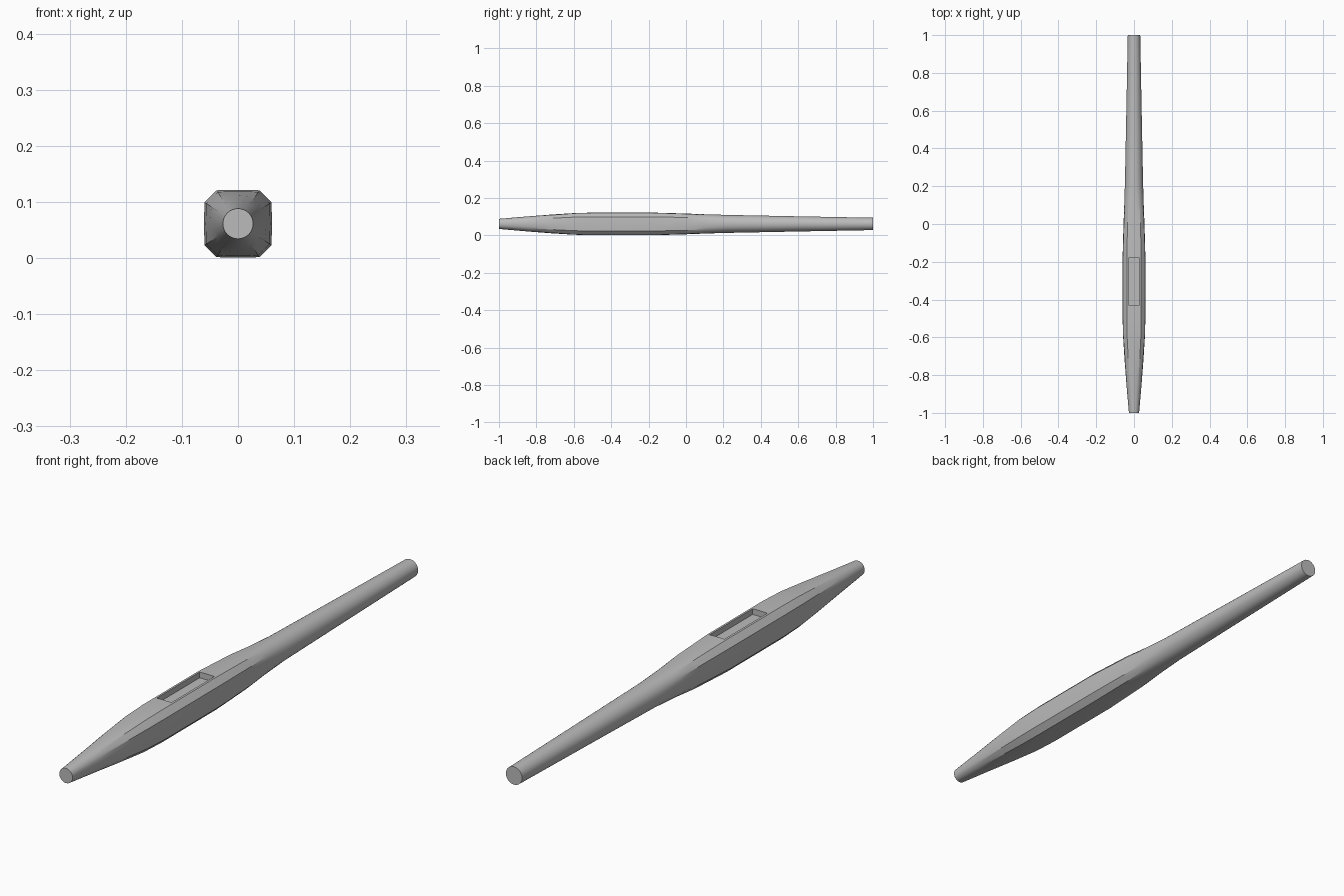
import bpy, bmesh, math

cube = bpy.data.objects.get("Cube")
if cube:
    bpy.data.objects.remove(cube)

mat = bpy.data.materials.new("plain_grey")
mat.use_nodes = True
grey = (0.5, 0.5, 0.5, 1)
mat.diffuse_color = grey
mat.node_tree.nodes["Principled BSDF"].inputs["Base Color"].default_value = grey

CENTRE_Z = 0.061
# angles in one quarter, with points on the chamfer corners
CORNER = math.degrees(math.atan(0.64))
QUARTER = [0, 11, 22, CORNER, 45, 90 - CORNER, 68, 79]
ANGLES = [math.radians(a + 90 * q) for q in range(4) for a in QUARTER]

# position along the shaft, half width, squareness (0 round, 1 chamfered square)
STATIONS = [(-1, 0.027, 0), (-0.85, 0.040, 0.3), (-0.72, 0.050, 0.7),
            (-0.6, 0.0575, 1), (-0.5, 0.0605, 1), (-0.18, 0.0605, 1),
            (0, 0.0555, 0.85), (0.1, 0.0515, 0.4), (0.22, 0.048, 0),
            (0.6, 0.0405, 0), (1, 0.033, 0)]


def section_radius(a, square):
    c, s = abs(math.cos(a)), abs(math.sin(a))
    chamfered = min(1 / max(c, s), 1.64 / (c + s))
    return 1 + (chamfered - 1) * square * 0.9


# handle: round ends lofted into a chamfered square grip
bm = bmesh.new()
rings = []
for y, r, square in STATIONS:
    rings.append([bm.verts.new((r * section_radius(a, square) * math.cos(a), y,
                                CENTRE_Z + r * section_radius(a, square) * math.sin(a)))
                  for a in ANGLES])
n = len(ANGLES)
for a, b in zip(rings, rings[1:]):
    for i in range(n):
        bm.faces.new((a[i], a[(i + 1) % n], b[(i + 1) % n], b[i]))
bm.faces.new(rings[0])
bm.faces.new(rings[-1])
bmesh.ops.recalc_face_normals(bm, faces=bm.faces)
mesh = bpy.data.meshes.new("handle")
bm.to_mesh(mesh)
bm.free()
handle = bpy.data.objects.new("handle", mesh)
bpy.context.collection.objects.link(handle)
mesh.materials.append(mat)

# rectangular recess in the top of the grip
bpy.ops.mesh.primitive_cube_add(size=1, location=(0, -0.305, 0.15))
cutter = bpy.context.object
cutter.name = "recess_cutter"
cutter.scale = (0.06, 0.25, 0.1)
cutter.hide_render = True
cutter.data.materials.append(mat)
cut = handle.modifiers.new("recess", "BOOLEAN")
cut.operation = "DIFFERENCE"
cut.solver = "EXACT"
cut.object = cutter

bpy.ops.object.select_all(action="DESELECT")
handle.select_set(True)
bpy.context.view_layer.objects.active = handle
bpy.ops.object.modifier_apply(modifier=cut.name)
bpy.data.objects.remove(cutter)
bpy.ops.object.shade_smooth_by_angle(angle=math.radians(20))
